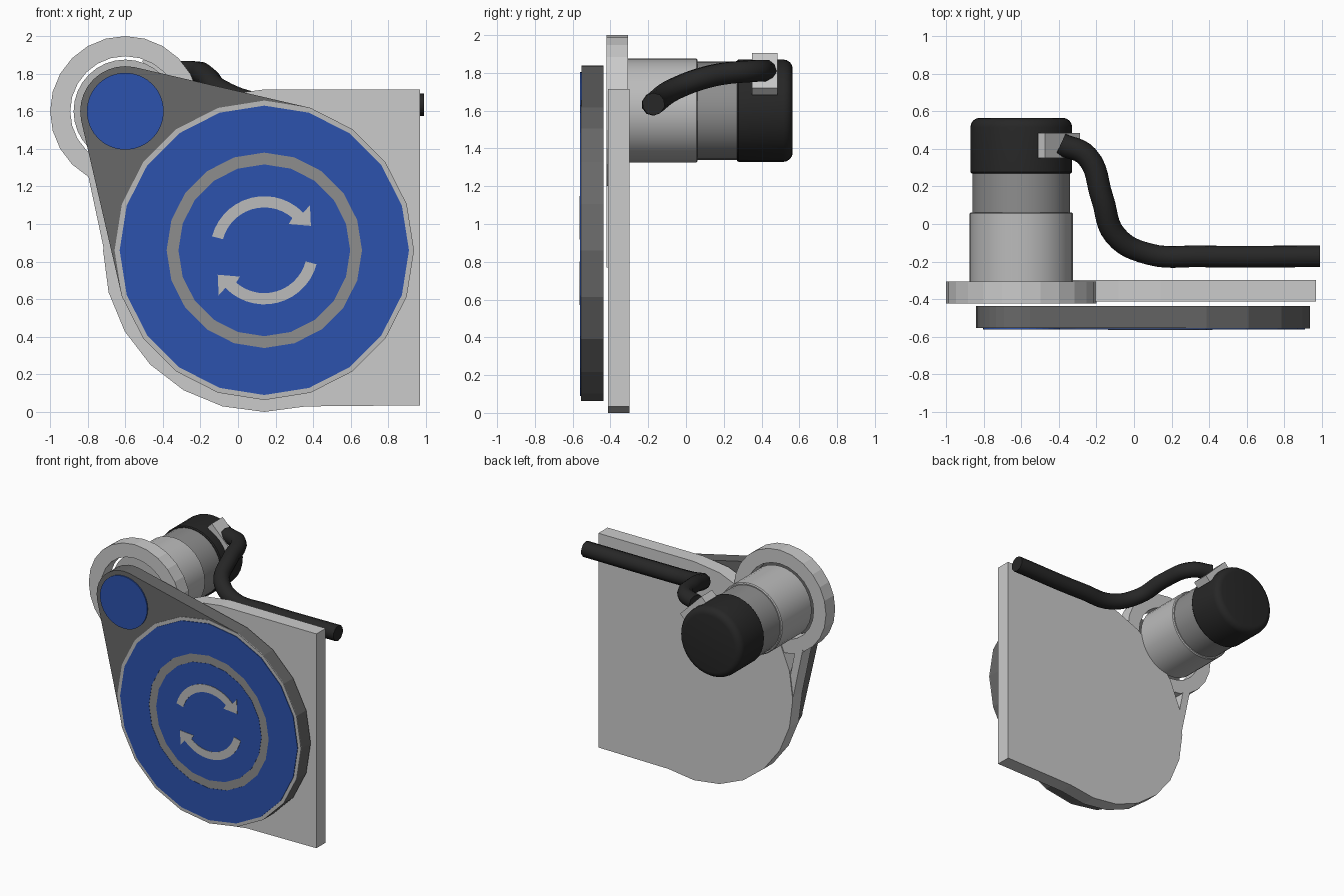
import bpy, bmesh, math
from mathutils import Vector
from mathutils.geometry import convex_hull_2d

if "Cube" in bpy.data.objects:
    bpy.data.objects.remove(bpy.data.objects["Cube"])

MOTOR = (-0.6, 1.6)     # x, z of the motor axis
DIAL = (0.14, 0.86)     # x, z of the dial axis


def material(name, rgb):
    m = bpy.data.materials.new(name)
    m.diffuse_color = (*rgb, 1)
    m.use_nodes = True
    m.node_tree.nodes["Principled BSDF"].inputs["Base Color"].default_value = m.diffuse_color
    return m


blue = material("blue", (0.025, 0.085, 0.42))
black = material("black", (0.02, 0.02, 0.02))
dark = material("dark_grey", (0.14, 0.14, 0.14))
mid = material("mid_grey", (0.27, 0.27, 0.27))
pale = material("pale_grey", (0.5, 0.5, 0.5))


def finish(name, bm, mat=None, smooth=False):
    bmesh.ops.recalc_face_normals(bm, faces=bm.faces)
    me = bpy.data.meshes.new(name)
    bm.to_mesh(me)
    bm.free()
    ob = bpy.data.objects.new(name, me)
    bpy.context.collection.objects.link(ob)
    if mat:
        me.materials.append(mat)
    if smooth:
        bpy.ops.object.select_all(action='DESELECT')
        ob.select_set(True)
        bpy.context.view_layer.objects.active = ob
        bpy.ops.object.shade_smooth_by_angle(angle=math.radians(35))
    return ob


def arc(centre, r, a0, a1, n):
    """Points on an arc in the xz plane, angles in degrees."""
    out = []
    for i in range(n + 1):
        a = math.radians(a0 + (a1 - a0) * i / n)
        out.append((centre[0] + r * math.cos(a), centre[1] + r * math.sin(a)))
    return out


def prism(name, outline, y0, y1, mat=None):
    """Extrude an xz outline along y."""
    bm = bmesh.new()
    face = bm.faces.new([bm.verts.new((x, y0, z)) for x, z in outline])
    ext = bmesh.ops.extrude_face_region(bm, geom=[face])
    moved = [v for v in ext['geom'] if isinstance(v, bmesh.types.BMVert)]
    bmesh.ops.translate(bm, verts=moved, vec=(0, y1 - y0, 0))
    return finish(name, bm, mat)


def lathe(name, centre, profile, n, mat=None, ring=False, smooth=False):
    """Revolve (radius, y) points about y; a ring closes on itself, else ends are capped."""
    bm = bmesh.new()
    loops = [[bm.verts.new((x, y, z)) for x, z in arc(centre, r, 0, 360, n)[:-1]]
             for r, y in profile]
    pairs = list(zip(loops, loops[1:]))
    if ring:
        pairs.append((loops[-1], loops[0]))
    else:
        bm.faces.new(loops[0])
        bm.faces.new(loops[-1])
    for a, b in pairs:
        for i in range(n):
            j = (i + 1) % n
            bm.faces.new((a[i], a[j], b[j], b[i]))
    return finish(name, bm, mat, smooth)


def washer(name, centre, r0, r1, y0, y1, n, mat=None):
    return lathe(name, centre, [(r0, y0), (r1, y0), (r1, y1), (r0, y1)], n, mat, ring=True)


def disc(name, centre, r, y0, y1, n, mat=None):
    return lathe(name, centre, [(r, y0), (r, y1)], n, mat)


# Back plate: half round on the left, square on the right
plate = arc((0.14, 0.858), 0.858, 90, 285, 13) + [(0.97, 0.035), (0.97, 1.716)]
prism("back_plate", plate, -0.413, -0.298)

# Motor flange and the strut joining it to the plate
washer("motor_flange", MOTOR, 0.293, 0.4, -0.422, -0.307, 24)
prism("flange_strut", [(-0.80, 1.27), (-0.70, 0.80), (-0.64, 0.77), (-0.73, 1.23)],
      -0.42, -0.305)

# Teardrop front housing
pts = arc(MOTOR, 0.24, 0, 360, 32)[:-1] + arc(DIAL, 0.797, 0, 360, 20)[:-1]
hull = [pts[i] for i in convex_hull_2d([Vector(p) for p in pts])]
prism("front_housing", hull, -0.553, -0.437, dark)

# Dial rings and blue panels
washer("dial_rim", DIAL, 0.77, 0.797, -0.557, -0.55, 20, pale)
washer("dial_outer_panel", DIAL, 0.52, 0.77, -0.562, -0.55, 20, blue)
washer("dial_inner_ring", DIAL, 0.457, 0.52, -0.56, -0.55, 20, mid)
disc("dial_inner_panel", DIAL, 0.457, -0.562, -0.55, 20, blue)
disc("small_button", MOTOR, 0.205, -0.562, -0.55, 32, blue)

# Two curved arrows, the second turned half a turn
head = [(0.13, 0.14), (0.248, 0.13), (0.243, 0.24)]
arrow = ([(x, z) for x, z in arc((0, 0), 0.288, 165, 44, 14)]
         + [head[2], head[1], head[0]]
         + arc((0, 0), 0.228, 49, 165, 14))
for name, s in (("upper_arrow", 1), ("lower_arrow", -1)):
    prism(name, [(DIAL[0] + s * x, DIAL[1] + s * z) for x, z in arrow],
          -0.565, -0.558, pale)

# Motor: front barrel, slimmer neck and rounded end cap
lathe("motor_barrel", MOTOR, [(0.275, -0.307), (0.275, 0.055), (0.268, 0.062)], 32,
      pale, smooth=True)
lathe("motor_neck", MOTOR, [(0.26, 0.05), (0.26, 0.29)], 32, mid, smooth=True)
cap = [(0.265, 0.27), (0.271, 0.278)]
cap += [(0.221 + 0.05 * math.cos(t * math.pi / 8), 0.515 + 0.05 * math.sin(t * math.pi / 8))
        for t in range(5)]
lathe("motor_end_cap", MOTOR, cap, 32, black, smooth=True)

# Cable clip, a slanted block on the end cap
t, r = Vector((0.707, -0.707)), Vector((0.707, 0.707))
c = Vector((-0.40, 1.793))
clip = [c + t * a * 0.13 + r * b * 0.0275 for a, b in ((-1, -1), (1, -1), (1, 1), (-1, 1))]
prism("cable_clip", [tuple(p) for p in clip], 0.35, 0.485)

# Cable swept along a smooth path
path = [(-0.39, 0.425, 1.81), (-0.25, 0.36, 1.81), (-0.17, 0.14, 1.785),
        (-0.10, -0.06, 1.715), (0.08, -0.16, 1.645), (0.35, -0.172, 1.635),
        (0.99, -0.172, 1.635)]
cu = bpy.data.curves.new("cable", 'CURVE')
cu.dimensions = '3D'
cu.bevel_depth = 0.06
cu.bevel_resolution = 3
cu.use_fill_caps = True
cu.resolution_u = 6
sp = cu.splines.new('BEZIER')
sp.bezier_points.add(len(path) - 1)
for p, co in zip(sp.bezier_points, path):
    p.co = co
    p.handle_left_type = p.handle_right_type = 'AUTO'
cu.materials.append(black)
cable = bpy.data.objects.new("cable", cu)
bpy.context.collection.objects.link(cable)
bpy.ops.object.select_all(action='DESELECT')
cable.select_set(True)
bpy.context.view_layer.objects.active = cable
bpy.ops.object.convert(target='MESH')
bpy.ops.object.shade_smooth_by_angle(angle=math.radians(50))
